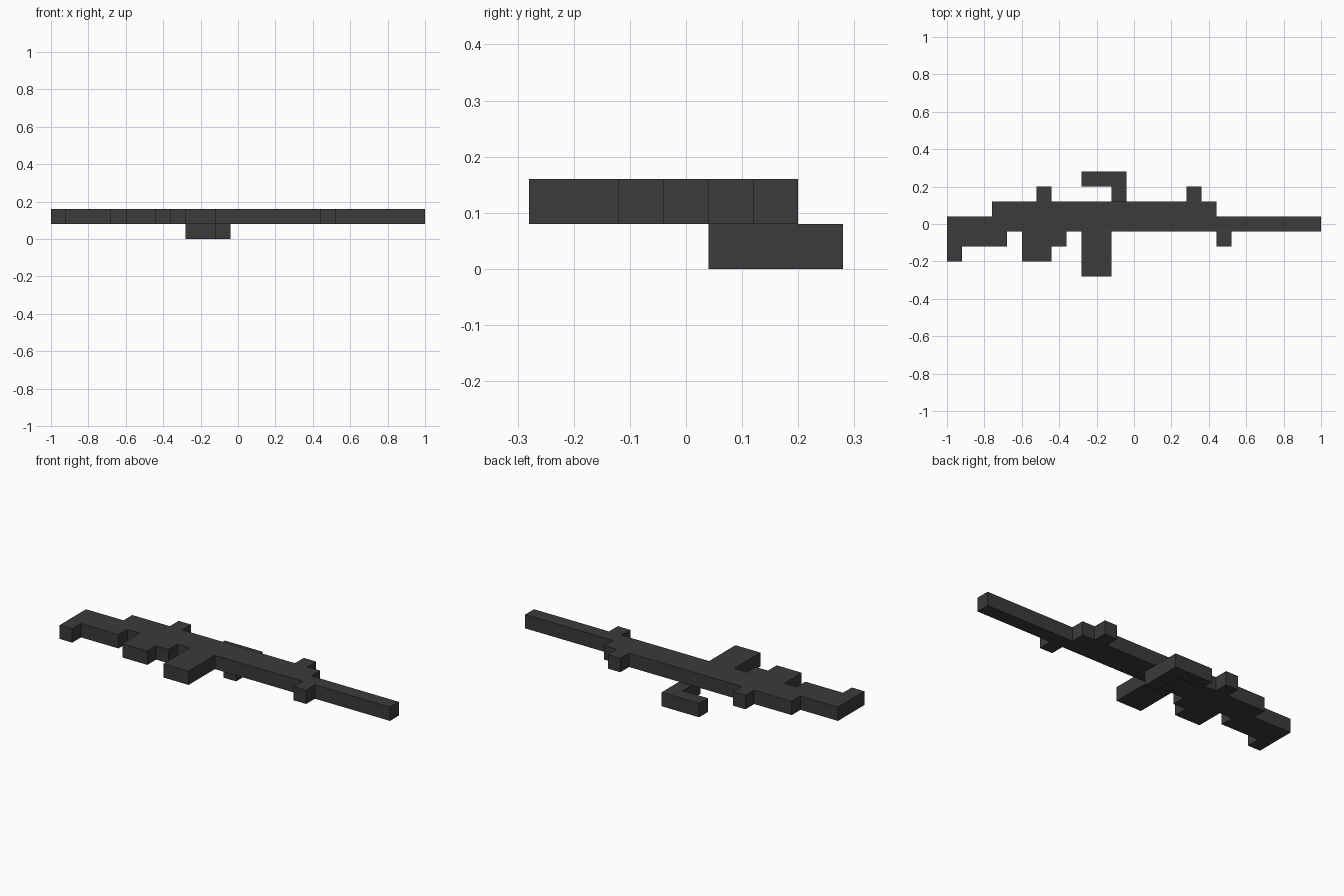
import bpy
import bmesh

cube = bpy.data.objects.get("Cube")
if cube:
    bpy.data.objects.remove(cube, do_unlink=True)

CELL = 0.08  # block size of the grid

charcoal = bpy.data.materials.new("charcoal")
charcoal.use_nodes = True
COLOUR = (0.043, 0.043, 0.043, 1)
charcoal.diffuse_color = COLOUR
charcoal.node_tree.nodes["Principled BSDF"].inputs["Base Color"].default_value = COLOUR


def slab(name, outline, layer=1):
    """Extrude a flat outline up by one block layer."""
    bm = bmesh.new()
    base = bm.faces.new([bm.verts.new((x, y, layer * CELL)) for x, y in outline])
    top = bmesh.ops.extrude_face_region(bm, geom=[base])["geom"]
    verts = [g for g in top if isinstance(g, bmesh.types.BMVert)]
    bmesh.ops.translate(bm, verts=verts, vec=(0, 0, CELL))
    bmesh.ops.recalc_face_normals(bm, faces=bm.faces)
    mesh = bpy.data.meshes.new(name)
    bm.to_mesh(mesh)
    bm.free()
    mesh.materials.append(charcoal)
    obj = bpy.data.objects.new(name, mesh)
    bpy.context.collection.objects.link(obj)
    return obj


def block(name, x0, x1, y0, y1, layer=1):
    return slab(name, [(x0, y0), (x1, y0), (x1, y1), (x0, y1)], layer)


# Main body and barrel
block("receiver", -0.76, 0.44, -0.04, 0.12)
block("barrel", 0.44, 1.0, -0.04, 0.04)

# Stock with its stepped underside and toe
slab("stock", [(-1, -0.2), (-0.92, -0.2), (-0.92, -0.12), (-0.68, -0.12),
               (-0.68, -0.04), (-0.76, -0.04), (-0.76, 0.04), (-1, 0.04)])

# Grip with trigger step
slab("grip", [(-0.6, -0.2), (-0.44, -0.2), (-0.44, -0.12), (-0.36, -0.12),
              (-0.36, -0.04), (-0.6, -0.04)])

# Magazine and front stub
block("magazine", -0.28, -0.12, -0.28, -0.04)
block("front_stub", 0.44, 0.52, -0.12, -0.04)

# Sights
block("rear_sight", -0.52, -0.44, 0.12, 0.2)
block("front_sight", 0.28, 0.36, 0.12, 0.2)

# Hooked handle on the lower layer
slab("side_handle", [(-0.12, 0.04), (-0.04, 0.04), (-0.04, 0.28),
                     (-0.28, 0.28), (-0.28, 0.2), (-0.12, 0.2)], layer=0)
